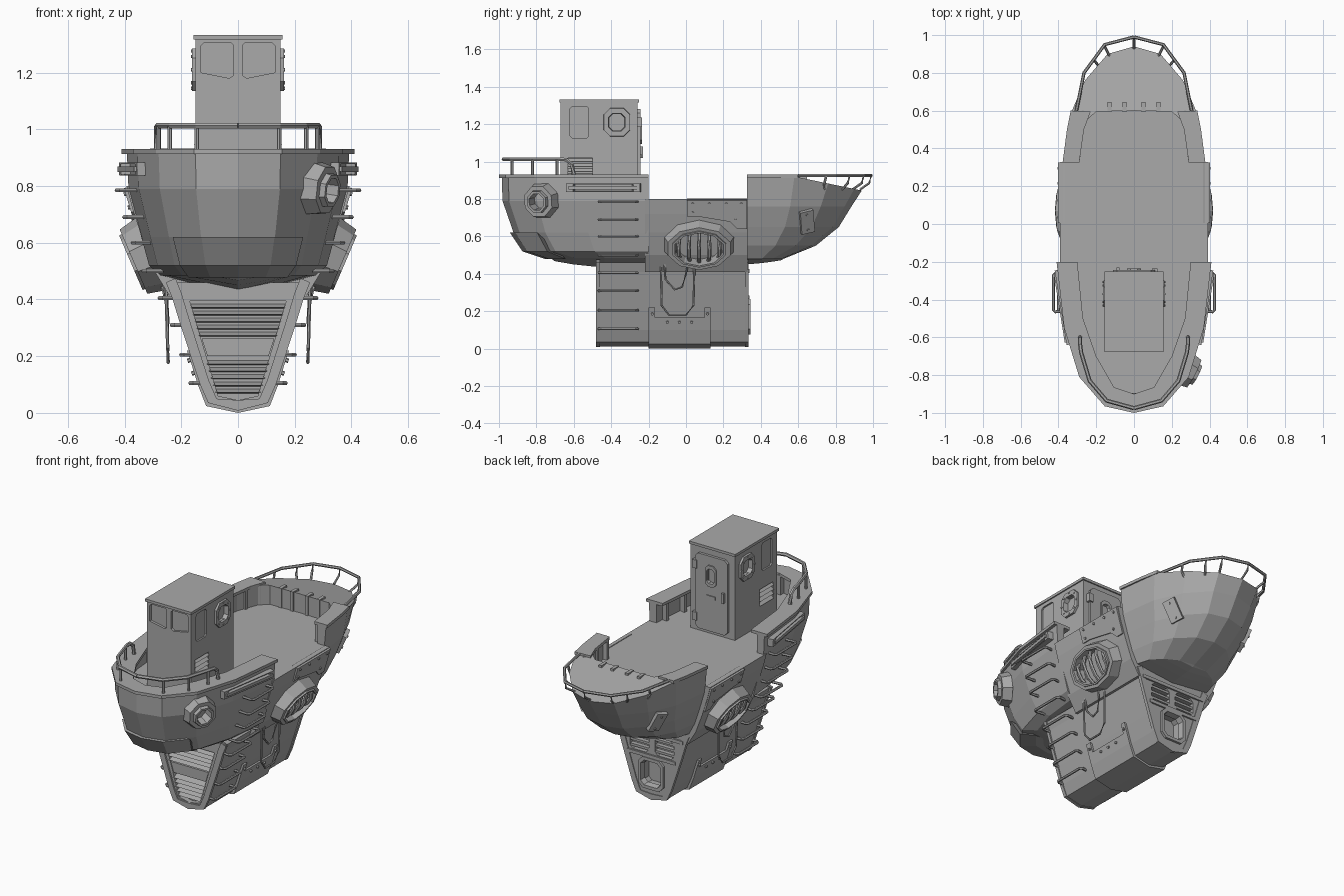
import bpy, bmesh, math
from mathutils import Matrix, Vector

if "Cube" in bpy.data.objects:
    bpy.data.objects.remove(bpy.data.objects["Cube"], do_unlink=True)

grey = bpy.data.materials.new("hull_grey")
grey.use_nodes = True
grey.diffuse_color = (0.4, 0.4, 0.4, 1)
grey.node_tree.nodes["Principled BSDF"].inputs["Base Color"].default_value = (0.4, 0.4, 0.4, 1)


# ---------- helpers ----------
def finish(name, verts, faces, M=Matrix(), mirror=False):
    bm = bmesh.new()
    for s in ((1, -1) if mirror else (1,)):
        vs = []
        for v in verts:
            p = M @ Vector(v)
            vs.append(bm.verts.new((p.x * s, p.y, p.z)))
        for f in faces:
            bm.faces.new([vs[i] for i in f])
    bmesh.ops.remove_doubles(bm, verts=bm.verts, dist=1e-5)
    bmesh.ops.recalc_face_normals(bm, faces=bm.faces)
    me = bpy.data.meshes.new(name)
    bm.to_mesh(me)
    bm.free()
    me.materials.append(grey)
    ob = bpy.data.objects.new(name, me)
    bpy.context.collection.objects.link(ob)
    return ob


def frame(pos, n, roll=0):
    """Local z points along n, local y upwards."""
    n = Vector(n).normalized()
    x = Vector((0, 0, 1)).cross(n).normalized()
    y = n.cross(x)
    R = Matrix((x, y, n)).transposed().to_4x4()
    return Matrix.Translation(pos) @ R @ Matrix.Rotation(roll, 4, 'Z')


def bridge(a, b, n, closed=True):
    return [(a + i, a + (i + 1) % n, b + (i + 1) % n, b + i) for i in range(n if closed else n - 1)]


def prism(name, pts, h0, h1, M=Matrix(), mirror=False):
    n = len(pts)
    vs = [(x, y, h) for h in (h0, h1) for x, y in pts]
    return finish(name, vs, bridge(0, n, n) + [tuple(range(n)), tuple(range(n, 2 * n))], M, mirror)


def ring(name, pts, inner, h, M, mirror=False, taper=1.0):
    n = len(pts)
    loops = ((1, -0.02), (taper, h), (inner, h), (inner * 0.9, -0.02))
    vs = [(x * s, y * s, z) for s, z in loops for x, y in pts]
    fs = sum((bridge(k * n, (k + 1) % 4 * n, n) for k in range(4)), [])
    return finish(name, vs, fs, M, mirror)


def rect(w, h, c=0.0, cx=0, cy=0):
    w, h = w / 2, h / 2
    if not c:
        return [(cx + a * w, cy + b * h) for a, b in ((-1, -1), (1, -1), (1, 1), (-1, 1))]
    q = [(w - c, -h), (w, c - h), (w, h - c), (w - c, h)]
    return [(cx + x, cy + y) for x, y in q] + [(cx - x, cy - y) for x, y in q]


def oval(n, rx, ry):
    return [(rx * math.cos((i + .5) * math.tau / n), ry * math.sin((i + .5) * math.tau / n)) for i in range(n)]


def both(half):
    return [(-x, y) for x, y in reversed(half) if x] + list(half)


def tube(name, pts, r, mirror=False):
    pts = [Vector(p) for p in pts]
    vs, fs = [], []
    for i, p in enumerate(pts):
        d = (pts[min(i + 1, len(pts) - 1)] - pts[max(i - 1, 0)]).normalized()
        u = d.orthogonal() if abs(d.z) > .95 else Vector((0, 0, 1)).cross(d)
        u.normalize()
        w = d.cross(u)
        vs += [p + r * (u * math.cos(k * math.pi / 3) + w * math.sin(k * math.pi / 3)) for k in range(6)]
        if i:
            fs += bridge(6 * i - 6, 6 * i, 6)
    fs += [tuple(range(6)), tuple(range(len(vs) - 6, len(vs)))]
    return finish(name, vs, fs, mirror=mirror)


def cut(ob, *cutters):
    for c in cutters:
        m = ob.modifiers.new("cut", 'BOOLEAN')
        m.object, m.solver = c, 'EXACT'
        bpy.context.view_layer.objects.active = ob
        bpy.ops.object.modifier_apply(modifier=m.name)
        bpy.data.objects.remove(c, do_unlink=True)


def loft(name, plan, y0, rows, drop, sheer=0):
    """Hull from one plan outline, shrunk row by row down to a centre line."""
    halves = [[(x * sx, y0 + (y - y0) * sy, z - (0 if k else sheer * max(0, (y - .58) / .36)))
               for x, y in plan] for k, (z, sx, sy) in enumerate(rows)]
    last = len(plan) - 1
    halves.append([(0, p[1], p[2] - drop * i / last) for i, p in enumerate(halves[-1])])
    n = 2 * last + 1
    vs, fs = [], []
    for k, h in enumerate(halves):
        vs += [(-x, y, z) for x, y, z in reversed(h[1:])] + h
        if k:
            fs += bridge(k * n - n, k * n, n, False)
    fs += [(i, i + 1, n - 2 - i, n - 1 - i) for i in range(last - 1)] + [(last - 1, last, last + 1)]
    fs.append(tuple([k * n for k in range(len(halves))] + [k * n + n - 1 for k in range(len(halves) - 2, -1, -1)]))
    return finish(name, vs, fs)


def strip(name, outer, inner, z0, z1):
    n = len(outer)
    vs = [(x, y, z) for pts, z in ((outer, z0), (outer, z1), (inner, z1), (inner, z0)) for x, y in pts]
    fs = sum((bridge(k * n, (k + 1) % 4 * n, n, False) for k in range(4)), [])
    fs += [tuple(k * n + e for k in range(4)) for e in ((0, n - 1) if outer[0][0] else (n - 1,))]
    return finish(name, vs, fs, mirror=True)


FRONT, BACK = (0, -1, 0), (0, 1, 0)
LENGTHWISE = frame((0, 0, 0), FRONT)      # local z runs forward along -y

# ---------- hulls ----------
plan_f = [(0, -.985), (.15, -.95), (.28, -.8), (.355, -.55), (.392, -.2)]
plan_r = [(0, .94), (.14, .9), (.26, .76), (.337, .58), (.37, .325)]
front_hull = loft("front_hull", plan_f, -.2,
                  [(.92, 1, 1), (.79, .985, .995), (.62, .87, .92), (.52, .8, .83), (.485, .7, .67)], .07)
rear_hull = loft("rear_hull", plan_r, .325,
                 [(.92, 1, 1), (.76, .96, .91), (.65, .87, .8), (.55, .78, .6), (.48, .68, .32)], .03, .075)
cut(front_hull, prism("front_well", both([(0, -.93), (.13, -.895), (.245, -.76), (.315, -.53), (.35, -.1)]), .8, 1.1))
cut(rear_hull, prism("rear_well", both([(0, .6), (.2, .595), (.25, .55), (.3, .42), (.33, .2)]), .8, 1.1))
loft("chin_plate", [(0, -.985), (.14, -.955), (.25, -.83)], -.2,
     [(.62, .92, .945), (.52, .82, .86), (.478, .7, .7)], .0)

section = [(0, .012), (.1, .035), (.128, .1), (.16, .2), (.195, .31), (.225, .41), (.245, .46)]
upper = [(0, .41), (.24, .41), (.295, .5), (.34, .62), (.372, .72), (.393, .8)]
prism("mid_hull", both(upper), -.328, .22, LENGTHWISE)
keel = prism("keel", both(section), -.33, .47, LENGTHWISE)


def wall(z):
    pts = section[1:5] + upper[1:]
    for (xa, za), (xb, zb) in zip(pts, pts[1:]):
        if z <= zb:
            return xa + (xb - xa) * (z - za) / (zb - za)
    return pts[-1][0]


# ---------- keel ends: louvres, grilles and openings ----------
cut(keel, prism("front_recess", both([(0, .045), (.07, .06), (.17, .395)]), .44, .6, LENGTHWISE),
    prism("rear_grilles", rect(.13, .11, .02, .085, .345), -.5, -.3, LENGTHWISE, True),
    prism("rear_opening", rect(.14, .16, .02, 0, .17), -.5, -.26, LENGTHWISE))
for z in (.08, .105, .13, .155, .18, .28, .305, .33, .355, .38):
    w = .15 + (z - .06) * .57
    prism("front_louvre", [(-.476, z - .008), (-.43, z + .008), (-.43, z - .012)], -w / 2, w / 2, frame((0, 0, 0), (1, 0, 0)))
prism("front_crosspiece", both([(0, .2), (.108, .2), (.128, .262), (0, .262)])[:], .43, .468, LENGTHWISE)
for z in (.31, .345, .38):
    prism("rear_grille_bar", rect(.13, .014, 0, .085, z), -.326, -.3, LENGTHWISE, True)
ring("rear_opening_frame", rect(.17, .19, .03), .8, .014, frame((0, .33, .17), BACK))
for z, w in ((.415, .23), (.275, .18)):
    prism("rear_frame_bar", rect(2 * w - .03, .02, 0, 0, z), -.34, -.32, LENGTHWISE)
for y in (-.47, .325):
    strip_pts = [(x * 1.03 + .002, z) for x, z in section[1:]]
    outer = [(0, .008)] + strip_pts
    inner = [(0, .045)] + [(x - .025, z + .015) for x, z in section[1:]]
    vs = [(x, z, h) for pts, h in ((outer, -y - .01), (outer, -y + .01), (inner, -y + .01), (inner, -y - .01)) for x, z in pts]
    n = len(outer)
    finish("keel_end_frame", vs, sum((bridge(k * n, (k + 1) % 4 * n, n, False) for k in range(4)), []), LENGTHWISE, True)

# ---------- keel band and hull plates ----------
low = [(0, 0), (.112, .024), (.142, .1), (.162, .165)]
prism("keel_band", both(low), -.13, .2, LENGTHWISE)
for a, b in ((-.13, -.1), (.165, .2)):
    prism("band_tab", both(low + [(.18, .22)]), a, b, LENGTHWISE)
for y, z in ((-.18, .19), (-.1, .145), (-.035, .145), (.03, .145), (.115, .19)):
    prism("band_bolt", oval(6, .008, .008), 0, .022, frame((wall(z), y, z), (1, 0, -.3)), True)
side_plate = frame((.368, .165, .74), (1, 0, -.3))
prism("side_plate", [(-.16, -.03), (-.1, -.03), (.07, -.06), (.11, -.1), (.16, -.1), (.16, .06), (-.16, .06)],
      -.02, .018, side_plate, True)
for x, y in ((-.13, .04), (-.04, .04), (.05, .04), (.13, .04), (-.13, -.01), (.1, -.05)):
    prism("plate_bolt", oval(6, .008, .008), 0, .024, side_plate @ Matrix.Translation((x, y, 0)), True)
patch = frame((.255, .645, .68), (.88, .4, -.42), .25)
prism("stern_patch", rect(.075, .13), -.03, .015, patch, True)
for y in (-.045, .045):
    prism("patch_bolt", oval(6, .007, .007), 0, .021, patch @ Matrix.Translation((0, y, 0)), True)

# ---------- side intakes with slats ----------
intake = frame((.318, .07, .555), (1, 0, -.43))
ring("intake_ring", oval(10, .2, .14), .74, .055, intake, True, .88)
ring("intake_lip", oval(10, .155, .108), .88, .065, intake, True, .97)
for x in (-.1, -.05, 0, .05, .1):
    h = .1 * math.sqrt(1 - (x / .16) ** 2)
    pts = [intake @ Vector((x * k, y * h, z)) for y, z, k in
           ((-1, .02, 1), (-.5, .045, 1.08), (0, .052, 1.1), (.5, .045, 1.08), (1, .02, 1))]
    tube("intake_slat", pts, .011, True)

# ---------- hanging pipes and ladder ----------
tube("pipe_loop", [(.3, -.14, .57), (.255, -.135, .47), (.248, -.13, .23), (.246, -.09, .178), (.246, 0, .178),
                   (.248, .04, .23), (.252, .045, .45)], .006, True)
tube("inner_pipe", [(.26, -.115, .45), (.25, -.11, .37), (.247, -.06, .315), (.248, -.02, .33), (.255, 0, .4), (.27, .01, .45)], .006, True)
for z in (.105, .205, .31, .405, .5, .6, .69, .785):
    x = wall(z) + .038
    tube("ladder_rung", [(x - .07, -.46, z), (x - .01, -.465, z), (x, -.455, z), (x, -.27, z), (x - .01, -.26, z), (x - .07, -.265, z)],
         .008, True)

# ---------- hull side fenders and round hawse port ----------
fender = frame((.366, -.44, .86), (1, -.16, -.03))
ring("fender_frame", rect(.4, .046), .82, .022, fender, True)
prism("fender_bar", rect(.37, .018), -.02, .03, fender, True)
port = frame((.285, -.775, .79), (.88, -.46, -.12))
ring("hawse_ring", oval(8, .1, .1), .62, .035, port, taper=.88)
ring("hawse_lip", oval(8, .075, .075), .62, .055, port, taper=.8)

# ---------- bulwark caps and ribs ----------
strip("front_cap", [(0, -1), (.155, -.965), (.29, -.81), (.37, -.55), (.41, -.2)],
      [(0, -.9), (.105, -.865), (.2, -.7), (.27, -.5), (.3, -.2)], .912, .93)
strip("rear_cap", [(.335, .6), (.355, .5), (.378, .325)], [(.23, .595), (.265, .5), (.29, .325)], .912, .93)
for x, y, nx, ny in ((.305, -.26, -1, .1), (.29, -.41, -1, .2), (.165, -.78, -.8, .6), (.285, .35, -1, -.1),
                     (.27, .47, -1, -.2), (.235, .565, -.8, -.6), (.13, .592, 0, -1), (.05, .592, 0, -1)):
    prism("bulwark_rib", rect(.02, .125), -.055, 0, frame((x, y, .857), (nx, ny, 0)), True)
prism("bow_rib", rect(.03, .125), -.05, 0, frame((0, -.895, .857), BACK))

# ---------- rails ----------
tube("front_rail", [(.285, -.6, .93), (.285, -.61, .985), (.285, -.64, 1.01), (.28, -.68, 1.013), (.235, -.83, 1.013), (.145, -.935, 1.013),
                    (0, -.975, 1.013)], .011, True)
for x, y in ((.28, -.69), (.24, -.82), (.145, -.93)):
    tube("front_rail_post", [(x, y, .92), (x, y, 1.01)], .008, True)
tube("rear_rail", [(.305, .6, .925), (.265, .8, .925), (.155, .95, .925), (0, .99, .925)], .009, True)
for a, b in (((.275, .75), (.255, .74)), ((.21, .875), (.185, .835)), ((.155, .95), (.13, .89)), ((0, .99), (0, .93))):
    tube("rear_rail_post", [(*a, .925), (a[0], a[1] - .01, .885), (*b, .85)], .007, True)

# ---------- cabin ----------
cabin = prism("cabin", rect(.3, .41, 0, 0, -.465), .79, 1.322)
prism("roof", rect(.314, .425, 0, 0, -.465), 1.316, 1.332)
pane = [(.015, 1.19), (.03, 1.18), (.13, 1.2), (.13, 1.295), (.12, 1.305), (.025, 1.305), (.015, 1.295)]
cut(cabin, prism("front_windows", pane, .655, .8, LENGTHWISE, True),
    prism("side_recess", rect(.1, .17, .012, -.57, 1.21), .14, .3, frame((0, 0, 0), (1, 0, 0)), True),
    prism("side_glass", rect(.09, .09, .02, -.37, 1.21), .135, .3, frame((0, 0, 0), (1, 0, 0)), True),
    prism("side_vent", rect(.13, .1, 0, -.565, .97), .135, .3, frame((0, 0, 0), (1, 0, 0)), True))
for z in (.93, .957, .984, 1.011):
    prism("vent_slat", [(.13, z - .01), (.155, z - .01), (.13, z + .01)], -.13 / 2, .13 / 2,
          frame((0, -.565, 0), BACK) @ Matrix.Scale(-1, 4, (1, 0, 0)), True)
window = frame((.15, -.37, 1.21), (1, 0, 0))
ring("side_window_frame", rect(.145, .155, .035), .62, .012, window, True, .96)
for i in range(8):
    x, y = .062 * math.cos(i * math.pi / 4), .066 * math.sin(i * math.pi / 4)
    prism("window_bolt", oval(6, .006, .006), 0, .016, window @ Matrix.Translation((x, y, 0)), True)

# ---------- cabin door ----------
door_at = frame((0, -.26, 1.05), BACK)
door = prism("door", rect(.22, .46, .02), -.01, .016, door_at)
cut(door, prism("door_slot", rect(.045, .1, .012, 0, .11), .004, .1, door_at))
ring("door_slot_frame", rect(.075, .13, .02), .68, .024, door_at @ Matrix.Translation((0, .11, 0)))
prism("door_plate", rect(.06, .02, 0, 0, -.02), 0, .022, door_at)
for y in (-.16, .16):
    prism("door_hinge", rect(.03, .05, 0, -.11, y), 0, .024, door_at)
prism("door_handle", rect(.015, .06, 0, .085, 0), 0, .03, door_at)
